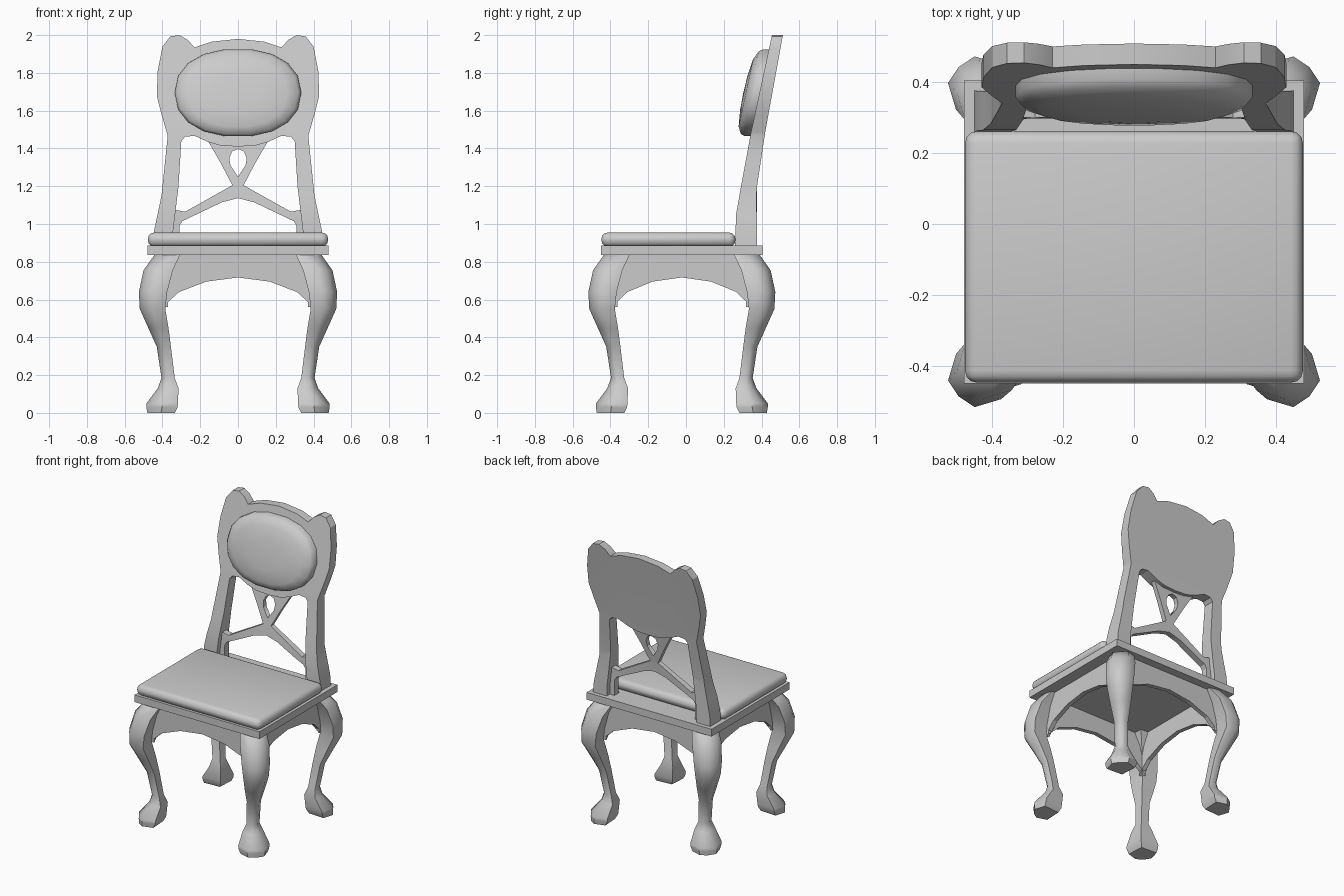
import bpy, bmesh, math
from mathutils import Vector

cube = bpy.data.objects.get("Cube")
if cube:
    bpy.data.objects.remove(cube, do_unlink=True)

grey = bpy.data.materials.new("plain_grey")
grey.use_nodes = True
grey.diffuse_color = (0.6, 0.6, 0.6, 1)
grey.node_tree.nodes["Principled BSDF"].inputs["Base Color"].default_value = (0.6, 0.6, 0.6, 1)


def finish(name, bm, angle=35):
    bmesh.ops.recalc_face_normals(bm, faces=bm.faces)
    mesh = bpy.data.meshes.new(name)
    bm.to_mesh(mesh)
    bm.free()
    mesh.materials.append(grey)
    obj = bpy.data.objects.new(name, mesh)
    bpy.context.collection.objects.link(obj)
    bpy.ops.object.select_all(action='DESELECT')
    obj.select_set(True)
    bpy.context.view_layer.objects.active = obj
    bpy.ops.object.shade_smooth_by_angle(angle=math.radians(angle))
    return obj


def box(name, lo, hi, bevel=0):
    bm = bmesh.new()
    bmesh.ops.create_cube(bm, size=1)
    for v in bm.verts:
        v.co = Vector([lo[i] + (v.co[i] + 0.5) * (hi[i] - lo[i]) for i in range(3)])
    if bevel:
        bmesh.ops.bevel(bm, geom=bm.edges[:], offset=bevel, segments=3,
                        profile=0.5, affect='EDGES')
    return finish(name, bm, 60 if bevel else 30)


def interp(table, z):
    for (z0, a), (z1, b) in zip(table, table[1:]):
        if z <= z1:
            return a + (b - a) * max(0, z - z0) / (z1 - z0)
    return table[-1][1]


def prism(points):
    """Extrude an x-z outline from y=0 to y=1 and triangulate it."""
    bm = bmesh.new()
    face = bm.faces.new([bm.verts.new((x, 0, z)) for x, z in points])
    ext = bmesh.ops.extrude_face_region(bm, geom=[face], use_keep_orig=True)
    for v in ext["geom"]:
        if isinstance(v, bmesh.types.BMVert):
            v.co.y = 1
    bmesh.ops.triangulate(bm, faces=bm.faces[:])
    return bm


# Rake of the backrest: y of its front and back surfaces by height
FRONT = [(0.88, 0.26), (1.05, 0.265), (1.22, 0.295), (1.49, 0.345), (2.0, 0.455)]
BACK = [(0.88, 0.377), (1.18, 0.373), (1.49, 0.42), (2.0, 0.513)]


def raked(name, half, t0, t1):
    """Half outline, bent along the rake and mirrored; t0-t1 is the depth used."""
    bm = prism(half)
    for z in (1.05, 1.2, 1.35, 1.49):
        bmesh.ops.bisect_plane(bm, geom=bm.verts[:] + bm.edges[:] + bm.faces[:],
                               plane_co=(0, 0, z), plane_no=(0, 0, 1))
    inner = [f for f in bm.faces if all(abs(v.co.x) < 1e-5 for v in f.verts)]
    bmesh.ops.delete(bm, geom=inner, context='FACES')
    for v in bm.verts:
        f, b = interp(FRONT, v.co.z), interp(BACK, v.co.z)
        v.co.y = f + (b - f) * (t0 + (t1 - t0) * v.co.y)
    obj = finish(name, bm, 25)
    obj.modifiers.new("mirror", 'MIRROR').use_clip = True
    return obj


# Seat
box("seat_frame", (-0.48, -0.45, 0.835), (0.48, 0.405, 0.885))
box("seat_cushion", (-0.477, -0.448, 0.88), (0.477, 0.262, 0.955), 0.034)

# Backrest: posts and top panel in one outline
raked("back_frame", [
    (0.45, 0.88), (0.445, 0.96), (0.405, 1.15), (0.372, 1.467), (0.405, 1.58),
    (0.43, 1.68), (0.425, 1.81), (0.40, 1.94), (0.358, 1.993), (0.31, 2.0),
    (0.267, 1.975), (0.23, 1.935), (0.14, 1.965), (0, 1.98), (0, 1.41),
    (0.09, 1.415), (0.16, 1.435), (0.23, 1.467), (0.28, 1.462), (0.30, 1.44),
    (0.315, 1.2), (0.345, 0.95), (0.345, 0.88)], 0, 1)

# Pierced splat with two spreading arms
raked("back_splat", [
    (0, 1.43), (0.165, 1.45), (0.09, 1.32), (0.03, 1.205), (0.28, 1.065),
    (0.335, 1.075), (0.36, 0.88), (0.31, 0.88), (0.31, 0.99), (0.295, 1.015),
    (0.085, 1.115), (0, 1.137), (0, 1.25), (0.04, 1.31), (0.046, 1.35),
    (0.03, 1.385), (0, 1.397)], 0.3, 0.7)

# Padded oval on the panel
bm = bmesh.new()
SIDES = 18
rings = []
for scale, depth in ((1, -0.01), (1, 0.03), (0.95, 0.052), (0.78, 0.072), (0.4, 0.083)):
    ring = []
    for i in range(SIDES):
        a = 2 * math.pi * i / SIDES
        c, s = math.cos(a), math.sin(a)
        x = 0.335 * scale * math.copysign(abs(c) ** 0.9, c)
        z = 1.695 + 0.233 * scale * math.copysign(abs(s) ** 0.9, s)
        ring.append(bm.verts.new((x, interp(FRONT, z) - depth, z)))
    rings.append(ring)
for r0, r1 in zip(rings, rings[1:]):
    for i in range(SIDES):
        j = (i + 1) % SIDES
        bm.faces.new((r0[i], r0[j], r1[j], r1[i]))
bm.faces.new(rings[0])
tip = bm.verts.new((0, interp(FRONT, 1.695) - 0.086, 1.695))
for i in range(SIDES):
    bm.faces.new((rings[-1][i], rings[-1][(i + 1) % SIDES], tip))
finish("back_pad", bm, 70)

# Cabriole legs: height, inner and outer extent along the diagonal
LEG = [(0, 0.335, 0.48), (0.03, 0.32, 0.485), (0.05, 0.318, 0.485), (0.13, 0.315, 0.425),
       (0.185, 0.335, 0.405), (0.35, 0.355, 0.43), (0.45, 0.368, 0.475), (0.55, 0.385, 0.52),
       (0.64, 0.375, 0.525), (0.755, 0.345, 0.50), (0.84, 0.305, 0.44)]
SECTION = [(0.05, 0.05), (0.85, 0), (1, 0.5), (0.8, 0.8), (0.5, 1), (0, 0.85)]
MID_Y = -0.022
for side, sx in (("left", 1), ("right", -1)):
    for end, sy in (("front", -1), ("back", 1)):
        bm = bmesh.new()
        rings = [[bm.verts.new((sx * (lo + (hi - lo) * u),
                                MID_Y + sy * (lo + (hi - lo) * v - 0.03), z))
                  for u, v in SECTION] for z, lo, hi in LEG]
        for r0, r1 in zip(rings, rings[1:]):
            for i in range(len(SECTION)):
                j = (i + 1) % len(SECTION)
                bm.faces.new((r0[i], r0[j], r1[j], r1[i]))
        bm.faces.new(rings[0])
        bm.faces.new(rings[-1])
        finish(f"{end}_{side}_leg", bm, 50)

# Arched aprons between the legs
ARCH = [(-1, 0.56), (-0.78, 0.64), (-0.42, 0.695), (0, 0.717), (0.42, 0.695),
        (0.78, 0.64), (1, 0.56)]
for name, along_x, sign in (("front_apron", True, -1), ("back_apron", True, 1),
                            ("left_apron", False, 1), ("right_apron", False, -1)):
    half = 0.40 if along_x else 0.37
    offset = 0.37 if along_x else 0.40
    bm = prism([(u * half, z) for u, z in ARCH] + [(half, 0.838), (-half, 0.838)])
    for v in bm.verts:
        u, d = v.co.x, sign * (offset - 0.03 * v.co.y)
        v.co.x, v.co.y = (u, d + MID_Y) if along_x else (d, u + MID_Y)
    finish(name, bm, 20)
